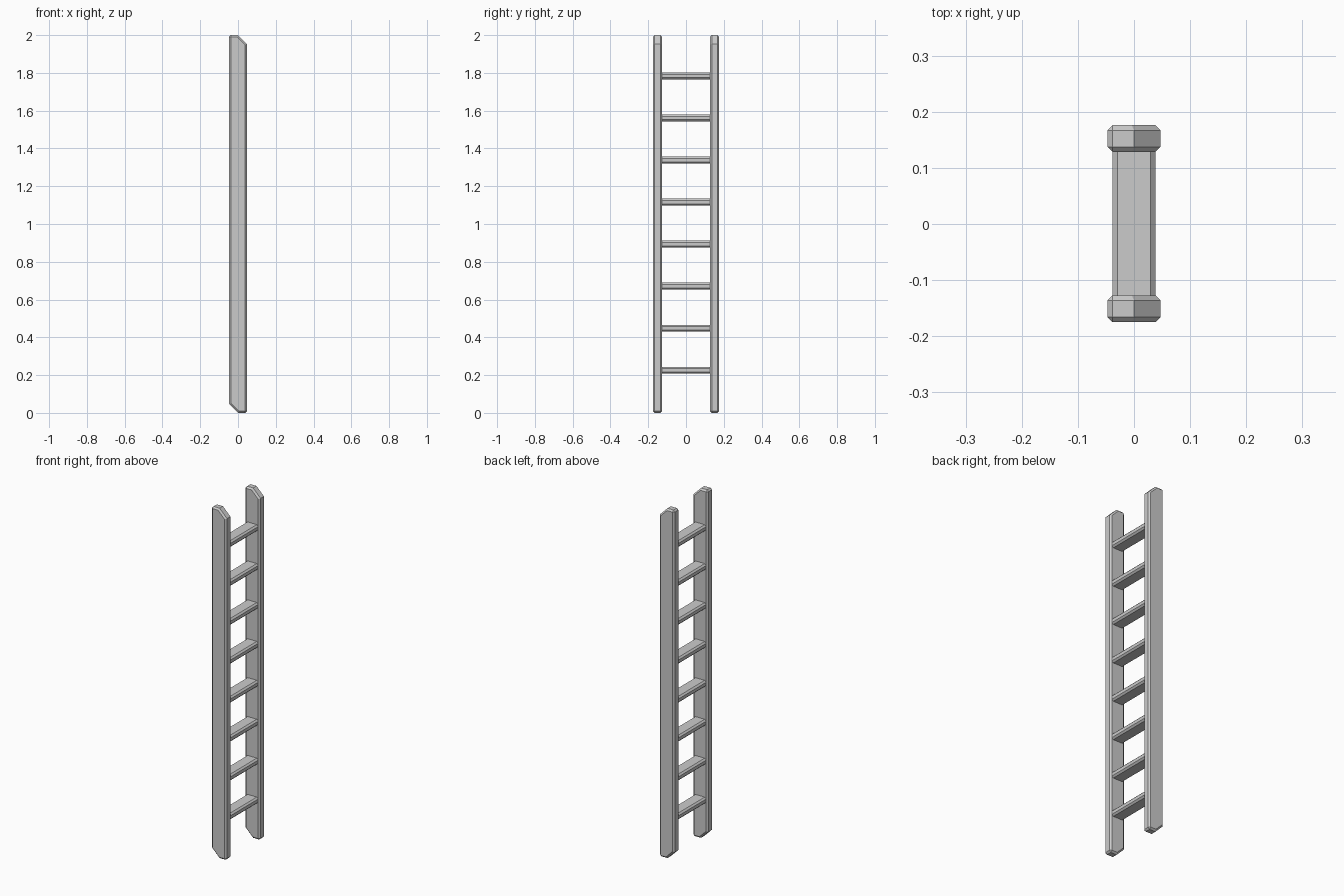
import bpy, bmesh

if "Cube" in bpy.data.objects:
    bpy.data.objects.remove(bpy.data.objects["Cube"])


def prism(name, profile, y0, y1, bevel):
    """Extrude an xz profile along y and chamfer its sharp edges."""
    bm = bmesh.new()
    face = bm.faces.new([bm.verts.new((x, y0, z)) for x, z in profile])
    ext = bmesh.ops.extrude_face_region(bm, geom=[face])
    moved = [g for g in ext["geom"] if isinstance(g, bmesh.types.BMVert)]
    bmesh.ops.translate(bm, verts=moved, vec=(0, y1 - y0, 0))
    bmesh.ops.recalc_face_normals(bm, faces=bm.faces)
    # Only right-angled edges are chamfered; the slanted cut lines stay crisp
    sharp = [e for e in bm.edges if e.calc_face_angle(0) > 1.05]
    bmesh.ops.bevel(bm, geom=sharp, offset=bevel, segments=1,
                    affect='EDGES', clamp_overlap=True)
    mesh = bpy.data.meshes.new(name)
    bm.to_mesh(mesh)
    bm.free()
    obj = bpy.data.objects.new(name, mesh)
    bpy.context.collection.objects.link(obj)
    return obj


# Side rails, cut at an angle on the top right and bottom left
W = 0.047
rail = [(0, 0), (W, 0), (W, 1.953), (0, 2), (-W, 2), (-W, 0.047)]
prism("left_rail", rail, -0.175, -0.127, 0.009)
prism("right_rail", rail, 0.128, 0.176, 0.009)

# Evenly spaced flat rungs
RW, RH = 0.038, 0.018
for i in range(8):
    z = 0.226 + i * 0.2225
    rung = [(-RW, z - RH), (RW, z - RH), (RW, z + RH), (-RW, z + RH)]
    prism(f"rung_{i + 1}", rung, -0.138, 0.138, 0.009)
